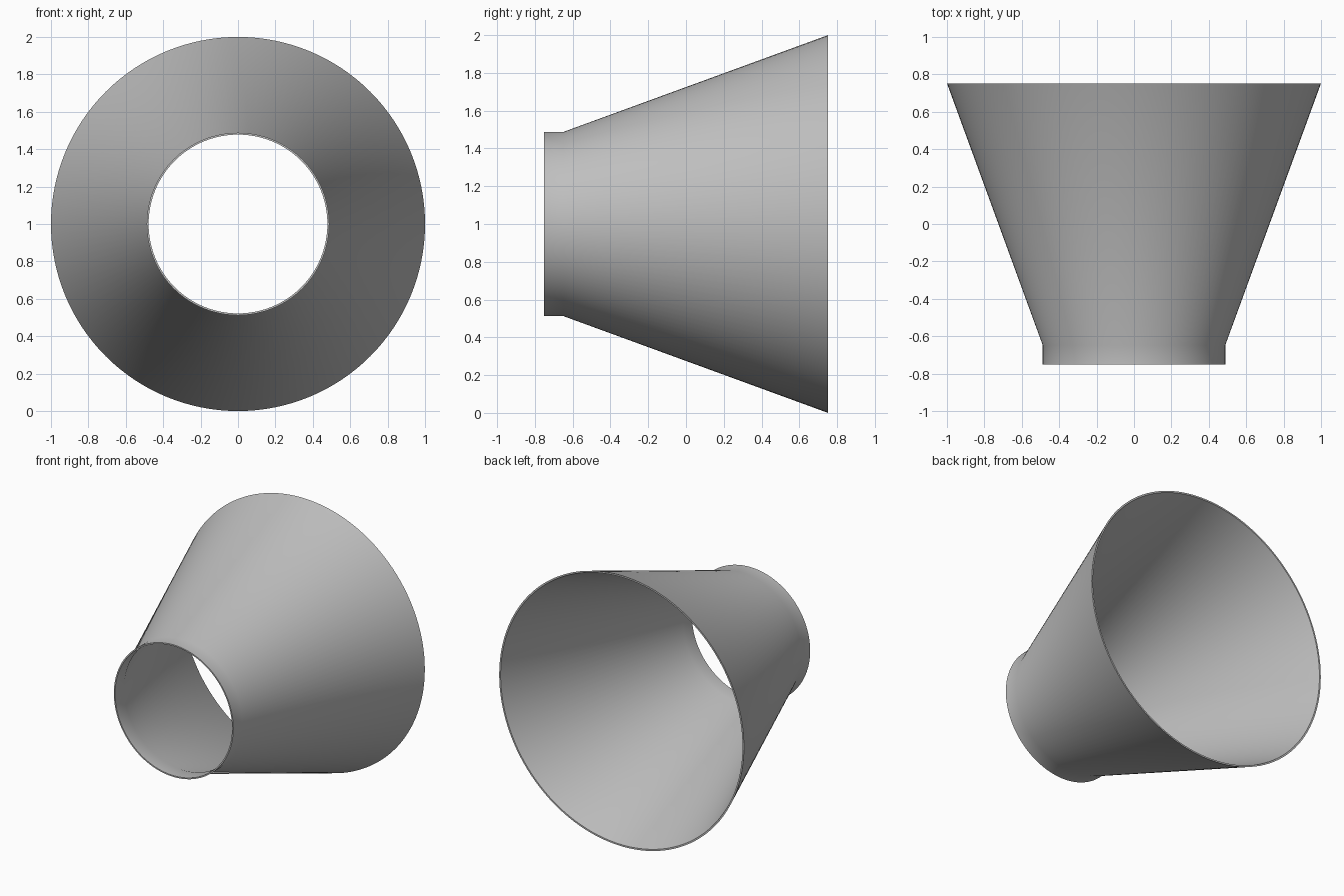
import bpy
import bmesh
from math import cos, sin, tau

cube = bpy.data.objects.get("Cube")
if cube:
    bpy.data.objects.remove(cube, do_unlink=True)

SEGMENTS = 128

# Plain grey material
grey = bpy.data.materials.new("plain grey")
grey.use_nodes = True
colour = (0.52, 0.52, 0.52, 1)
grey.diffuse_color = colour
grey.node_tree.nodes["Principled BSDF"].inputs["Base Color"].default_value = colour


def revolve(name, profile, material):
    """Spin a closed (radius, y) profile around the horizontal y axis."""
    bm = bmesh.new()
    rings = []
    for i in range(SEGMENTS):
        a = tau * i / SEGMENTS
        rings.append([bm.verts.new((r * cos(a), y, 1 + r * sin(a))) for r, y in profile])
    n = len(profile)
    for i in range(SEGMENTS):
        here, after = rings[i], rings[(i + 1) % SEGMENTS]
        for j in range(n):
            k = (j + 1) % n
            bm.faces.new((here[j], here[k], after[k], after[j]))
    bmesh.ops.recalc_face_normals(bm, faces=bm.faces)
    mesh = bpy.data.meshes.new(name)
    bm.to_mesh(mesh)
    bm.free()
    obj = bpy.data.objects.new(name, mesh)
    bpy.context.collection.objects.link(obj)
    mesh.materials.append(material)
    return obj


# Thin-walled funnel: short straight collar in front, flaring to the open back
funnel = revolve("funnel_shell", [
    (0.488, -0.752), (0.488, -0.648), (1.0, 0.752),   # outer wall
    (0.988, 0.752), (0.478, -0.646), (0.478, -0.752),  # inner wall
], grey)

# Smooth walls with crisp rims
bpy.ops.object.select_all(action="DESELECT")
funnel.select_set(True)
bpy.context.view_layer.objects.active = funnel
bpy.ops.object.shade_smooth_by_angle(angle=0.6)
